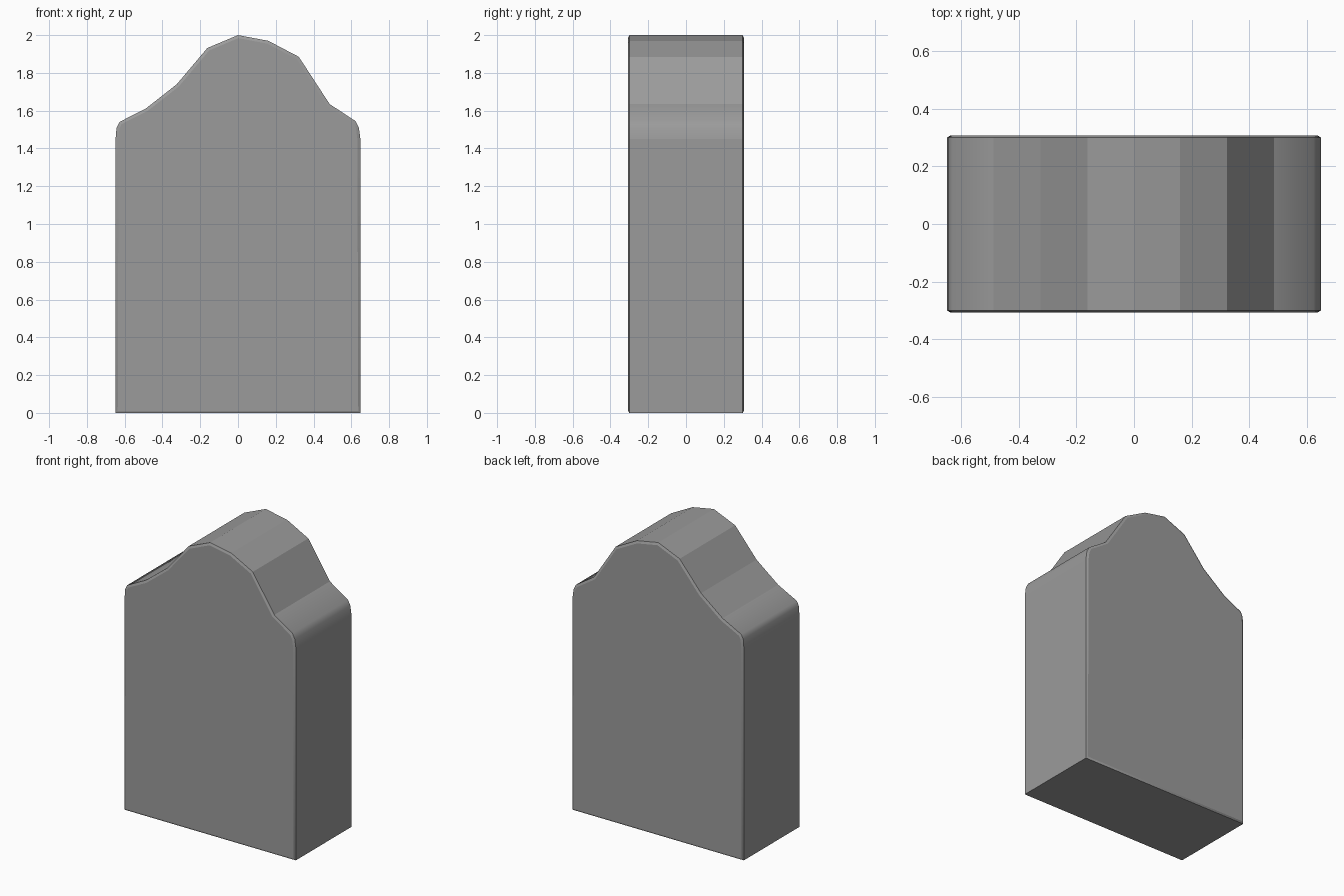
import bpy, bmesh

if "Cube" in bpy.data.objects:
    bpy.data.objects.remove(bpy.data.objects["Cube"])

# Front outline: straight sides, rounded shoulders, uneven faceted hump
outline = [(-0.648, 0), (0.648, 0), (0.648, 1.45), (0.64, 1.51), (0.622, 1.545),
           (0.485, 1.635), (0.322, 1.885), (0.16, 1.97), (0, 2.0), (-0.162, 1.932),
           (-0.324, 1.74), (-0.487, 1.612), (-0.628, 1.54), (-0.643, 1.51), (-0.648, 1.45)]
HALF = 0.307      # half thickness
LIP = 0.007       # depth of the softened rim

bm = bmesh.new()

# Extrude the outline through the thickness
front = bm.faces.new([bm.verts.new((x, -HALF + LIP, z)) for x, z in outline])
ext = bmesh.ops.extrude_face_region(bm, geom=[front], use_keep_orig=True)
new_verts = [g for g in ext["geom"] if isinstance(g, bmesh.types.BMVert)]
bmesh.ops.translate(bm, verts=new_verts, vec=(0, 2 * (HALF - LIP), 0))
bmesh.ops.recalc_face_normals(bm, faces=bm.faces)

# Softened rim, then a narrow flat band, around the front and back faces
bm.normal_update()
for cap in [f for f in bm.faces if abs(f.normal.y) > 0.9]:
    for e in cap.edges:
        e.smooth = False
    bmesh.ops.inset_region(bm, faces=[cap], thickness=0.016, depth=LIP)
    bmesh.ops.inset_region(bm, faces=[cap], thickness=0.035, depth=0)

# Smooth rims and rounded shoulders, flat facets elsewhere
bm.normal_update()
for f in bm.faces:
    c = f.calc_center_median()
    f.smooth = abs(f.normal.y) > 0.5 or (abs(c.x) > 0.53 and c.z > 1.4)

mesh = bpy.data.meshes.new("headstone")
bm.to_mesh(mesh)
bm.free()

# Dark grey stone
stone = bpy.data.materials.new("stone")
stone.diffuse_color = (0.33, 0.33, 0.33, 1)
stone.use_nodes = True
stone.node_tree.nodes["Principled BSDF"].inputs["Base Color"].default_value = stone.diffuse_color
mesh.materials.append(stone)
bpy.context.collection.objects.link(bpy.data.objects.new("headstone", mesh))
